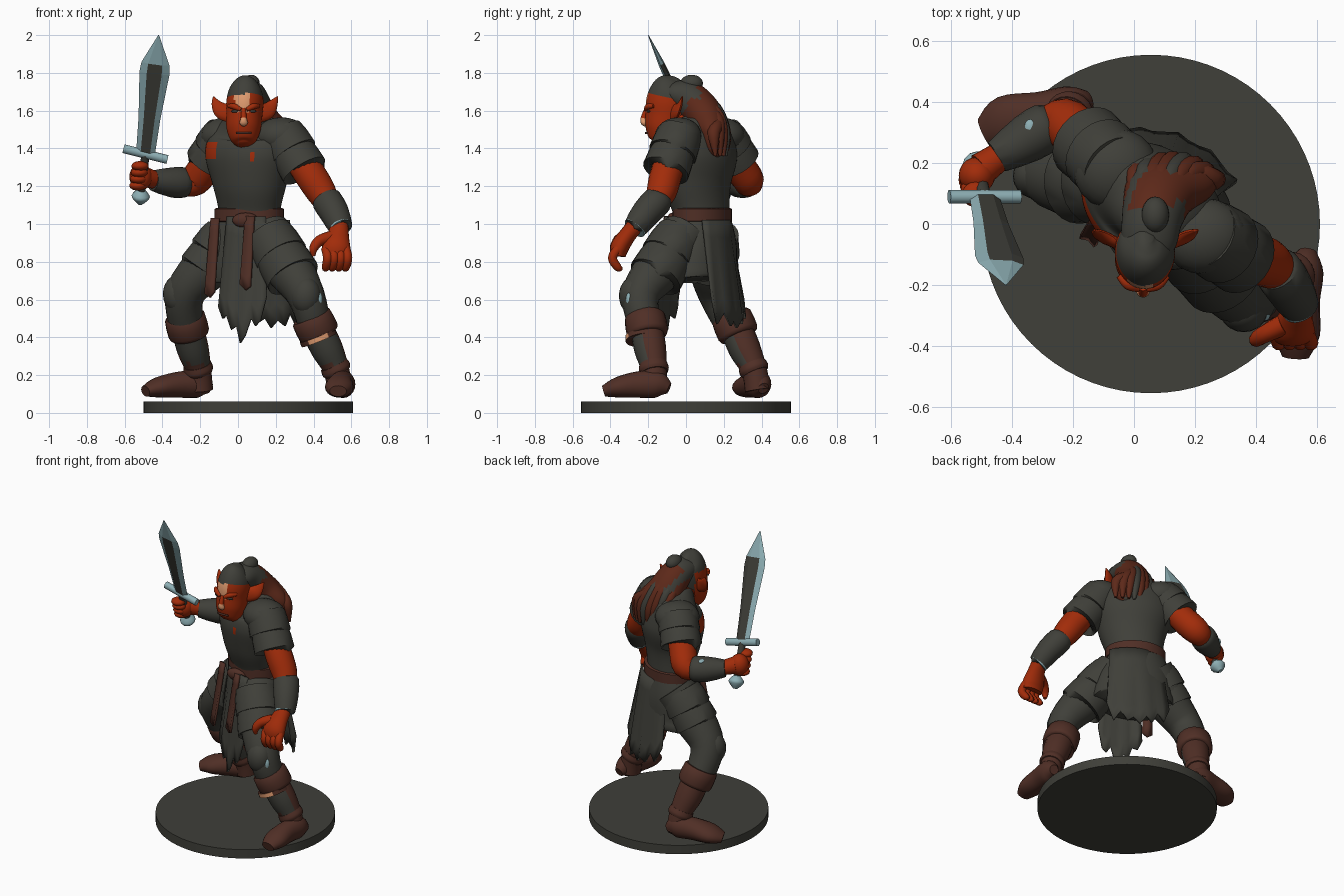
import bpy, bmesh, math
from mathutils import Vector

old = bpy.data.objects.get("Cube")
if old:
    bpy.data.objects.remove(old, do_unlink=True)


def material(name, r, g, b):
    m = bpy.data.materials.new(name)
    m.use_nodes = True
    m.diffuse_color = (r, g, b, 1)
    m.node_tree.nodes["Principled BSDF"].inputs["Base Color"].default_value = (r, g, b, 1)
    return m


GREY = material("dark_grey", .05, .05, .041)
SKIN = material("red_skin", .36, .025, .003)
BROWN = material("brown_leather", .08, .028, .019)
RUSSET = material("russet_hair", .11, .022, .01)
STEEL = material("pale_steel", .27, .43, .46)
PEACH = material("peach", .75, .33, .16)


def finish(name, mats, bm, smooth=True):
    bmesh.ops.recalc_face_normals(bm, faces=bm.faces)
    me = bpy.data.meshes.new(name)
    bm.to_mesh(me)
    bm.free()
    for m in mats if isinstance(mats, list) else [mats]:
        me.materials.append(m)
    for p in me.polygons:
        p.use_smooth = smooth
    if smooth:
        me.set_sharp_from_angle(angle=math.radians(45))
    ob = bpy.data.objects.new(name, me)
    bpy.context.scene.collection.objects.link(ob)
    return ob


def spline(rows, steps):
    """Catmull-Rom interpolation of the section rows."""
    if steps == 1:
        return rows
    ext = [rows[0]] + rows + [rows[-1]]
    out = []
    for a, b, c, d in zip(ext, ext[1:], ext[2:], ext[3:]):
        for k in range(steps):
            t = k / steps
            out.append([(2*q + (r-p)*t + (2*p-5*q+4*r-s)*t*t + (3*q-p-3*r+s)*t**3) / 2
                        for p, q, r, s in zip(a, b, c, d)])
    return out + [rows[-1]]


def loft(name, mats, rows, side=(1, 0, 0), n=20, steps=4, smooth=True):
    """Skin elliptical sections (x, y, z, half width, half depth)."""
    rows = spline([list(r) + [r[3]] * (len(r) == 4) for r in rows], steps)
    bm = bmesh.new()
    rings = []
    for i, r in enumerate(rows):
        t = Vector(rows[min(i+1, len(rows)-1)][:3]) - Vector(rows[max(i-1, 0)][:3])
        t.normalize()
        s = Vector(side)
        s = (s - t * s.dot(t)).normalized()
        u = t.cross(s)
        rings.append([bm.verts.new(Vector(r[:3])
                      + s * max(r[3], .002) * math.cos(math.tau*j/n)
                      + u * max(r[4], .002) * math.sin(math.tau*j/n)) for j in range(n)])
    for a, b in zip(rings, rings[1:]):
        for j in range(n):
            k = (j + 1) % n
            bm.faces.new((a[j], a[k], b[k], b[j]))
    bm.faces.new(rings[0])
    bm.faces.new(rings[-1])
    return finish(name, mats, bm, smooth)


def paint(ob, rule):
    for p in ob.data.polygons:
        p.material_index = int(rule(p))


def blob(name, mat, loc, size):
    bm = bmesh.new()
    bmesh.ops.create_uvsphere(bm, u_segments=20, v_segments=12, radius=1)
    bmesh.ops.scale(bm, vec=size, verts=bm.verts)
    bmesh.ops.translate(bm, vec=loc, verts=bm.verts)
    return finish(name, mat, bm)


def bands(name, start, end, r0, r1, count):
    """Overlapping armour lames, each flared at its lower rim."""
    a, b = Vector(start), Vector(end)
    for i in range(count):
        p, q = a.lerp(b, i / count), a.lerp(b, (i + 1.2) / count)
        r = r0 + (r1 - r0) * i / count
        loft(f"{name}_{i+1}", GREY, [(*p, r * .93), (*p.lerp(q, .4), r), (*q, r * 1.03),
             (*q, r * .85)], n=24, steps=1)


def turn(yaw):
    a = math.radians(yaw)
    return Vector((math.cos(a), math.sin(a), 0))


HIP, CHEST = turn(-25), turn(-34)


def at_hip(u, v, z):
    return Vector((.06, .09, z)) + HIP * u + Vector((-HIP.y, HIP.x, 0)) * v


def cloth(name, mat, u0, u1, v0, v1, top, hems, bend=0):
    """Hanging sheet with a ragged hem."""
    bm = bmesh.new()
    cols, rows = len(hems), 7
    grid = []
    for j, hem in enumerate(hems):
        s = j / (cols - 1)
        grid.append([])
        for i in range(rows):
            f = i / (rows - 1)
            u = (u0 + u1)/2 + (u1 - u0) * (s - .5) * (.8 + .2*f)
            v = v0 + (v1 - v0)*f + bend * (2*s - 1)**2 + .008*f*math.sin(2*j)
            grid[-1].append(bm.verts.new(at_hip(u, v, top + (hem - top)*f)))
    for a, b in zip(grid, grid[1:]):
        for i in range(rows - 1):
            bm.faces.new((a[i], a[i+1], b[i+1], b[i]))
    solid = finish(name, mat, bm).modifiers.new("thickness", "SOLIDIFY")
    solid.thickness, solid.offset = .015, 0


# Base
loft("base", GREY, [(.055, 0, 0, .555), (.055, 0, .06, .555)], n=72, steps=1)

# Torso with small bare patches, belt and skirt
torso = loft("torso", [GREY, SKIN], [(.06, .09, .95, .17, .13), (.06, .08, 1.08, .175, .14),
             (.06, .06, 1.22, .21, .17), (.06, .06, 1.36, .25, .19), (.06, .06, 1.47, .23, .16),
             (.05, .03, 1.55, .13, .11), (.05, .02, 1.58, .09, .08)], CHEST, n=64, steps=8)
paint(torso, lambda p: p.normal.y < 0 and
      ((abs(p.center.x - .075) < .018 and 1.335 < p.center.z < 1.38)
       or (p.center.x < -.11 and 1.35 < p.center.z < 1.43)))
loft("belt", BROWN, [(.06, .085, 1.01, .18, .14), (.06, .085, 1.015, .19, .15),
     (.06, .085, 1.08, .19, .15), (.06, .085, 1.085, .18, .14)], HIP, n=32, steps=1)
loft("skirt", GREY, [(.06, .09, 1.03, .18, .14), (.06, .09, .9, .23, .165),
     (.07, .08, .78, .255, .175), (.075, .085, .71, .26, .17), (.075, .085, .71, .22, .15)], HIP, n=32)
cloth("front_cloth", GREY, -.09, .19, -.16, -.215, 1.04,
      [.56, .5, .52, .44, .46, .37, .41, .5, .46, .49, .62], .02)
cloth("back_cloth", GREY, -.17, .23, .145, .215, 1.02,
      [.6, .5, .55, .47, .5, .45, .49, .46, .53, .47, .6], -.06)
cloth("long_strap", BROWN, -.16, -.1, -.15, -.22, 1.03, [.63, .61, .64])
cloth("short_strap", BROWN, .05, .115, -.17, -.23, 1.04, [.68, .65, .67])
blob("belt_knot", BROWN, at_hip(.05, -.155, 1.02), (.07, .03, .04))

# Legs: hip, thigh, knee, below knee; then boot, foot, cuff
legs = {
    "left": ([(.15, 0, .95, .13), (.26, -.13, .78, .13), (.36, -.24, .62, .1),
              (.41, -.21, .44, .085)],
             [(.41, -.21, .46, .085), (.47, -.19, .34, .085), (.52, -.17, .23, .068),
              (.54, -.17, .12, .068)],
             [(.57, -.09, .13, .03), (.56, -.15, .15, .062, .07), (.545, -.25, .15, .065, .07),
              (.535, -.36, .135, .075, .055), (.53, -.435, .115, .045, .03)], (1, 0, 0)),
    "right": ([(-.02, .15, .95, .13), (-.15, .14, .79, .13), (-.28, .17, .63, .105),
               (-.27, .26, .44, .09)],
              [(-.27, .26, .46, .085), (-.24, .31, .34, .085), (-.21, .36, .23, .068),
               (-.2, .38, .12, .068)],
              [(-.15, .41, .13, .03), (-.2, .39, .15, .065, .07), (-.3, .36, .15, .075, .07),
               (-.42, .33, .135, .09, .055), (-.49, .3, .115, .05, .03)], (.34, -.94, 0)),
}
for name, (thigh, boot, foot, side) in legs.items():
    loft(name + "_leg", GREY, thigh)
    shin = loft(name + "_boot", [BROWN, GREY], boot)
    paint(shin, lambda p: p.normal.y < -.3 and p.center.z > .26)
    loft(name + "_foot", BROWN, foot, side)
    a, b = Vector(boot[0][:3]), Vector(boot[1][:3])
    d = (b - a).normalized()
    loft(name + "_boot_cuff", BROWN, [(*(a + d*h), r) for h, r in
         ((-.06, .09), (-.05, .108), (.04, .11), (.06, .095))], steps=2)
    c = Vector(boot[2][:3])
    loft(name + "_ankle_wrap", BROWN, [(*(c - d*.03), .075), (*c, .08), (*(c + d*.02), .072)])
    knee = Vector(thigh[2][:3]) + Vector(side).cross((0, 0, 1)) * .04
    blob(name + "_knee_pad", GREY, knee, (.08, .075, .1))
trim = loft("cuff_trim", [BROWN, PEACH], [(.42, -.222, .41, .1), (.43, -.22, .385, .1)],
            n=32, steps=1)
paint(trim, lambda p: p.normal.y < -.8)
blob("knee_glint", STEEL, (.428, -.3, .6), (.018, .018, .038))
bands("left_tasset", (.16, -.03, .94), (.28, -.15, .74), .14, .145, 2)
bands("right_tasset", (-.05, .14, .94), (-.17, .14, .77), .14, .13, 2)

# Arms
loft("left_upper_arm", SKIN, [(.26, -.03, 1.45, .08), (.37, -.1, 1.28, .085),
     (.44, -.13, 1.17, .08), (.48, -.17, 1.1, .06)])
loft("left_bracer", GREY, [(.46, -.14, 1.145, .06), (.47, -.15, 1.125, .08),
     (.51, -.21, 1.06, .078), (.545, -.27, .98, .063), (.545, -.27, .98, .04)], steps=2)
loft("left_bracer_rim", STEEL, [(.542, -.267, .984, .064), (.546, -.273, .977, .064)], steps=1)
loft("left_palm", SKIN, [(.54, -.27, .99, .045), (.53, -.31, .94, .058, .045),
     (.52, -.35, .88, .075, .05), (.52, -.36, .83, .068, .04)])
for i in range(4):
    x = .465 + i * .035
    loft(f"left_finger_{i+1}", SKIN, [(x, -.36, .87, .025), (x + .01, -.39, .82, .025),
         (x, -.36, .77, .022), (x - .01, -.34, .765, .01)], n=10)
loft("left_thumb", SKIN, [(.49, -.33, .93, .035), (.43, -.36, .91, .03),
     (.4, -.38, .87, .024), (.4, -.38, .83, .01)], (0, 1, 0), n=10)
bands("left_pauldron", (.23, -.03, 1.48), (.34, -.1, 1.3), .125, .12, 2)
blob("left_shoulder_cap", GREY, (.23, -.04, 1.465), (.14, .125, .1))

loft("right_upper_arm", SKIN, [(-.08, .2, 1.45, .08), (-.17, .28, 1.31, .085),
     (-.23, .33, 1.23, .083), (-.3, .31, 1.21, .06)], (0, 1, 0))
loft("right_bracer", GREY, [(-.265, .33, 1.22, .06), (-.285, .32, 1.22, .08),
     (-.35, .28, 1.22, .08), (-.45, .22, 1.23, .055), (-.45, .22, 1.23, .04)], (0, 0, 1), steps=2)
loft("right_wrist", SKIN, [(-.43, .23, 1.23, .045), (-.5, .18, 1.25, .055)], (0, 0, 1))
blob("right_bracer_stud", STEEL, (-.34, .315, 1.285), (.02, .028, .013))
bands("right_pauldron", (-.06, .18, 1.48), (-.145, .26, 1.34), .125, .125, 2)
blob("right_shoulder_cap", GREY, (-.06, .18, 1.465), (.14, .135, .1))

# Sword and the fist around it
guard = Vector((-.49, .09, 1.37))
axis = (Vector((-.42, -.2, 2)) - guard)
across = Vector((.97, 0, -.24))


def on_sword(t):
    return guard + axis * t


blade = loft("blade", [STEEL, GREY], [(*on_sword(t), w, d) for t, w, d in
             ((0, .05, .018), (.3, .058, .018), (.68, .08, .016), (.76, .075, .015),
              (1, .002, .002))], across, n=6, steps=1, smooth=False)
paint(blade, lambda p: p.index % 6 in (0, 1, 4) and p.index < 18)
loft("sword_guard", STEEL, [(*(guard + across * s), .024, .022) for s in (-.12, -.09, .09, .12)],
     axis, n=12, steps=1)
loft("sword_grip", GREY, [(*on_sword(0), .022), (*on_sword(-.36), .022)], n=12, steps=1)
loft("sword_pommel", STEEL, [(*on_sword(t), r) for t, r in
     ((-.3, .02), (-.34, .045), (-.37, .045), (-.42, .012))], n=12, steps=2)
blob("right_fist", SKIN, (-.515, .16, 1.25), (.06, .06, .07))
for i in range(4):
    blob(f"right_finger_{i+1}", SKIN, on_sword(-.1 - .055*i) + Vector((-.022, -.022, 0)),
         (.045, .042, .026))

# Head: red face, peach forehead, grey scalp
loft("neck", SKIN, [(.05, .03, 1.45, .1), (.04, -.04, 1.56, .08)])
head = loft("head", [SKIN, PEACH, GREY], [(.03, -.15, 1.42, .03, .03), (.03, -.14, 1.44, .065, .065),
            (.03, -.12, 1.5, .09, .1), (.033, -.1, 1.58, .096, .115),
            (.037, -.09, 1.65, .098, .12), (.04, -.075, 1.71, .085, .105),
            (.045, -.05, 1.75, .045, .065), (.05, -.04, 1.765, .015, .02)], n=48, steps=6)


def head_colour(p):
    c = p.center
    if c.y > -.03 or c.z > 1.69 - 2 * (c.x - .035)**2:
        return 2
    return abs(c.x - .02) < .038 and p.normal.y < -.4 and c.z > 1.59


paint(head, head_colour)
nose = loft("nose", [SKIN, PEACH], [(.03, -.208, 1.61, .012), (.03, -.224, 1.56, .016),
            (.03, -.222, 1.535, .022, .016), (.03, -.205, 1.525, .01)], n=12)
paint(nose, lambda p: p.center.z < 1.565)
loft("mouth", BROWN, [(.03 + s, -.212 + 3*s*s, 1.482, .006) for s in (-.04, 0, .04)], (0, 0, 1), n=8)
for name, s in (("left", 1), ("right", -1)):
    blob(name + "_eye", GREY, (.03 + s*.043, -.196, 1.597), (.024, .012, .008))
    loft(name + "_brow", SKIN, [(.03 + s*.015, -.214, 1.605, .01), (.03 + s*.05, -.2, 1.622, .016),
         (.03 + s*.08, -.17, 1.625, .01)], (0, 0, 1), n=10)
    loft(name + "_ear", SKIN, [(.035 + s*.07, -.07, 1.58, .02, .045),
         (.035 + s*.12, -.05, 1.6, .018, .045), (.035 + s*.15, -.03, 1.635, .012, .027),
         (.04 + s*.17, -.02, 1.675, .003)], (0, 1, 0), n=12)

# Hair: grey crown, russet mane with darker streaks
hair = loft("hair", [GREY, RUSSET], [(.045, -.12, 1.7, .06, .03), (.05, -.06, 1.69, .09, .07),
            (.06, .02, 1.66, .1, .095), (.085, .1, 1.57, .12, .1), (.12, .14, 1.47, .155, .09),
            (.145, .15, 1.39, .135, .065), (.15, .16, 1.34, .06, .03)], n=40, steps=6)
paint(hair, lambda p: p.center.y + .5 * (1.7 - p.center.z) > .04
      and math.sin(p.center.x*30 + p.center.z*22) > -.7)
for i in range(9):
    o = (i - 4) * .035
    loft(f"hair_lock_{i+1}", GREY if i in (2, 5) else RUSSET,
         [(.065 + o*.6, .07, 1.7 - 6*o*o, .015), (.09 + o*.8, .16, 1.61 - 4*o*o, .032),
          (.125 + o, .205 - 3*o*o, 1.48, .035), (.14 + o, .215 - 3*o*o, 1.36, .008)], n=10)
blob("topknot", GREY, (.07, .03, 1.745), (.045, .06, .045))
